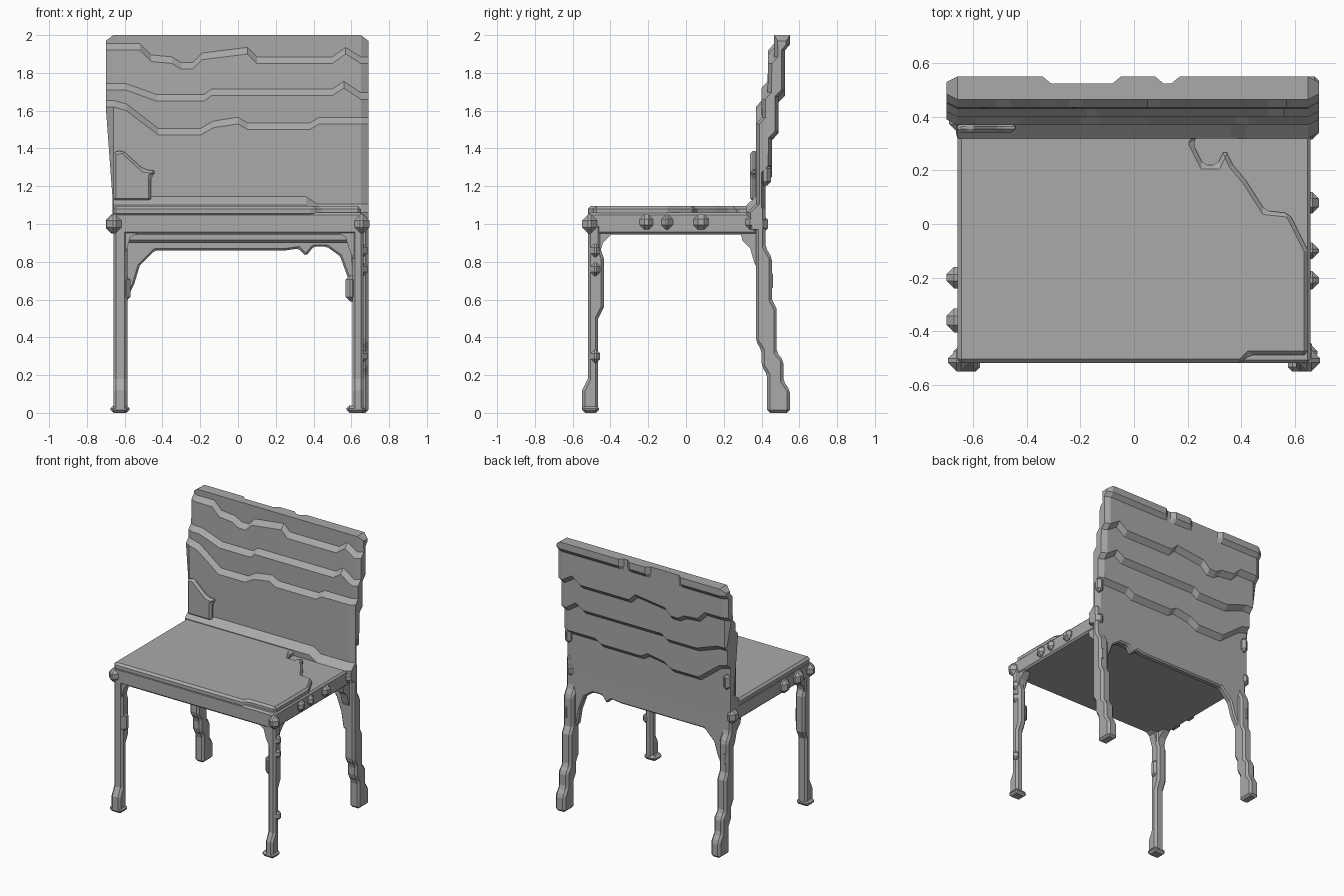
import bpy, bmesh
from mathutils import Vector

cube = bpy.data.objects.get("Cube")
if cube:
    bpy.data.objects.remove(cube, do_unlink=True)

grey = bpy.data.materials.new("plain_grey")
grey.use_nodes = True
COLOUR = (0.4, 0.4, 0.4, 1)
grey.diffuse_color = COLOUR
grey.node_tree.nodes["Principled BSDF"].inputs["Base Color"].default_value = COLOUR


def finish(name, bm, bevel=0):
    bmesh.ops.recalc_face_normals(bm, faces=bm.faces)
    mesh = bpy.data.meshes.new(name)
    bm.to_mesh(mesh)
    bm.free()
    mesh.materials.append(grey)
    obj = bpy.data.objects.new(name, mesh)
    bpy.context.collection.objects.link(obj)
    if bevel:
        mod = obj.modifiers.new("chamfer", "BEVEL")
        mod.width, mod.segments, mod.limit_method = bevel, 1, "ANGLE"
    return obj


def prism(name, outline, axis, lo, hi, bevel=0):
    """Extrude a flat outline along one axis; the outline uses the other two in order."""
    bm = bmesh.new()
    rings = []
    for level in (lo, hi):
        ring = []
        for p in outline:
            co = list(p)
            co.insert(axis, level)
            ring.append(bm.verts.new(co))
        rings.append(ring)
    a, b = rings
    n = len(a)
    bm.faces.new(a)
    bm.faces.new(b)
    for i in range(n):
        j = (i + 1) % n
        bm.faces.new((a[i], a[j], b[j], b[i]))
    return finish(name, bm, bevel)


def height(line, x):
    """Height of a broken line at x."""
    for (x0, z0), (x1, z1) in zip(line, line[1:]):
        if x <= x1:
            return z0 + (z1 - z0) * max(0, x - x0) / (x1 - x0)
    return line[-1][1]


# Backrest: a stepped profile swept across x, with ragged ledges on both sides
low = [(-.66, 1.62), (-.59, 1.6), (-.42, 1.47), (-.2, 1.47), (-.13, 1.51),
       (0, 1.53), (.05, 1.5), (.38, 1.5), (.43, 1.53), (.65, 1.53)]
mid = [(-.6, 1.71), (-.54, 1.69), (-.43, 1.65), (-.18, 1.65), (-.14, 1.68),
       (.5, 1.68), (.56, 1.72), (.65, 1.66)]
top = [(-.52, 1.92), (-.46, 1.86), (-.35, 1.85), (-.3, 1.82), (-.24, 1.82), (-.19, 1.87),
       (.05, 1.9), (.1, 1.85), (.5, 1.85), (.57, 1.9), (.65, 1.85)]
base = [(.36, 1.1), (.42, 1.06)]
lip = [(-.34, .55), (-.31, .525), (-.08, .525), (-.05, .55), (.08, .55),
       (.11, .525), (.14, .525), (.17, .55)]
stations = sorted({p[0] for line in (low, mid, top, base, lip) for p in line})


def back_profile(x):
    z0, z1, z2, z3 = (height(line, x) for line in (base, low, mid, top))
    pts = [(.33, .97), (.32, z0), (.37, z0 + .045)]
    for z, y in ((z1, .37), (z2, .40), (z3, .435)):
        pts += [(y, z), (y + .032, z + .035)]
    pts += [(.465, 2), (height(lip, x), 2), (height(lip, x), 1.95), (.525, 1.92)]
    for z, y in ((z3 - .14, .525), (z2 - .17, .49), (z1 - .22, .455)):
        pts += [(y, z), (y - .034, z - .035)]
    return pts + [(.42, .97)]


def end_cap(x, upper_x):
    """End profile, pinched to leave a chamfer along the side edge."""
    pts = back_profile(x)
    half = len(pts) // 2
    return [(upper_x if z > 1.6 or upper_x > 0 else -.665,
             y + (.02 if i < half else -.02), min(z, 1.97)) for i, (y, z) in enumerate(pts)]


rows = [end_cap(-.66, -.70)]
rows += [[(x, y, z) for y, z in back_profile(x)] for x in stations]
rows += [end_cap(.65, .69)]
bm = bmesh.new()
rings = [[bm.verts.new(co) for co in row] for row in rows]
for a, b in zip(rings, rings[1:]):
    for i in range(len(a)):
        j = (i + 1) % len(a)
        bm.faces.new((a[i], a[j], b[j], b[i]))
bm.faces.new(rings[0])
bm.faces.new(rings[-1])
finish("backrest", bm)

prism("backrest_raised_patch", [(-.66, 1.12), (-.46, 1.12), (-.46, 1.25), (-.43, 1.28), (-.5, 1.29),
      (-.61, 1.39), (-.66, 1.38)], 1, .34, .38, .015)

# Seat: full slab plus a top layer with one worn corner
prism("seat_slab", [(-.66, -.52), (.66, -.52), (.66, .4), (-.66, .4)], 2, .945, 1.06, .012)
prism("seat_top", [(-.66, -.52), (.4, -.52), (.43, -.49), (.65, -.49), (.65, -.1), (.58, .04),
      (.49, .05), (.42, .16), (.37, .22), (.34, .28), (.31, .22), (.26, .22), (.22, .3),
      (.25, .36), (-.66, .36)], 2, 1.04, 1.095, .015)

# Lower back panel and corner brackets under the front, back and sides
arch = [(-.4, .86), (-.44, .86), (-.52, .78), (-.55, .68), (-.59, .6), (-.64, .6), (-.64, 1.1),
        (.64, 1.1), (.64, .6), (.6, .6), (.58, .72), (.54, .83), (.47, .88), (.4, .88),
        (.36, .83), (.32, .87), (.25, .86)]
prism("lower_back_panel", arch, 1, .37, .42, .01)
prism("inner_back_rail", [(-.62, .9), (.62, .9), (.62, 1), (-.62, 1)], 1, .32, .38, .015)
for side in (-1, 1):
    prism("front_bracket", [(side * x, z) for x, z in
          ((.52, .96), (.57, .93), (.59, .86), (.62, .8), (.65, .8), (.65, .96))], 1, -.515, -.46)
    inner, outer = side * .60, side * .655
    prism("side_front_bracket", [(-.5, .8), (-.46, .84), (-.44, .9), (-.39, .95), (-.5, .95)],
          0, inner, outer)
    prism("side_back_bracket", [(.39, .74), (.36, .8), (.34, .87), (.3, .91), (.29, .95), (.39, .95)],
          0, inner, outer)

# Legs: side outlines given thickness
front_leg = [(-.55, 0), (-.55, .12), (-.52, .18), (-.52, 1), (-.45, 1), (-.45, .86), (-.435, .82),
             (-.435, .56), (-.465, .5), (-.465, 0)]
back_leg = [(.43, 0), (.43, .2), (.4, .25), (.4, .33), (.37, .38), (.37, 1.1), (.42, 1.1), (.42, .88),
            (.455, .82), (.455, .6), (.48, .55), (.48, .32), (.515, .28), (.515, .17), (.55, .12), (.55, 0)]
for name, lo, hi in (("right", -.66, -.585), ("left", .605, .665)):
    prism("front_leg_" + name, front_leg, 0, lo, hi, .015)
for name, lo, hi in (("right", -.66, -.585), ("left", .61, .69)):
    prism("back_leg_" + name, back_leg, 0, lo, hi, .015)


# Small chipped lumps along the sides, corners and legs
def lump(centre, size):
    bm = bmesh.new()
    bmesh.ops.create_cube(bm, size=1)
    for v in bm.verts:
        v.co = Vector(centre) + v.co * Vector(size)
    finish("side_lump", bm, min(size) * .4)


for y, width in ((.36, .09), (.08, .08), (-.1, .06), (-.21, .07)):
    lump((.66, y, 1.01), (.06, width, .08))
for y, width in ((-.2, .08), (-.36, .09)):
    lump((-.665, y, 1.0), (.07, width, .1))
for side in (-1, 1):
    lump((side * .655, -.51, 1.0), (.08, .08, .1))
    lump((side * .655, .39, 1.0), (.07, .09, .1))
    lump((side * .60, -.48, .66), (.06, .07, .14))
    lump((side * .625, -.505, .02), (.1, .09, .04))
for z in (.3, .76, .86):
    lump((.66, -.48, z), (.05, .05, .07))
for y, z in ((.5, .1), (.45, .4), (.43, .7), (.42, 1.26)):
    lump((.665, y, z), (.05, .06, .11))
    lump((-.635, y, z), (.05, .06, .11))
